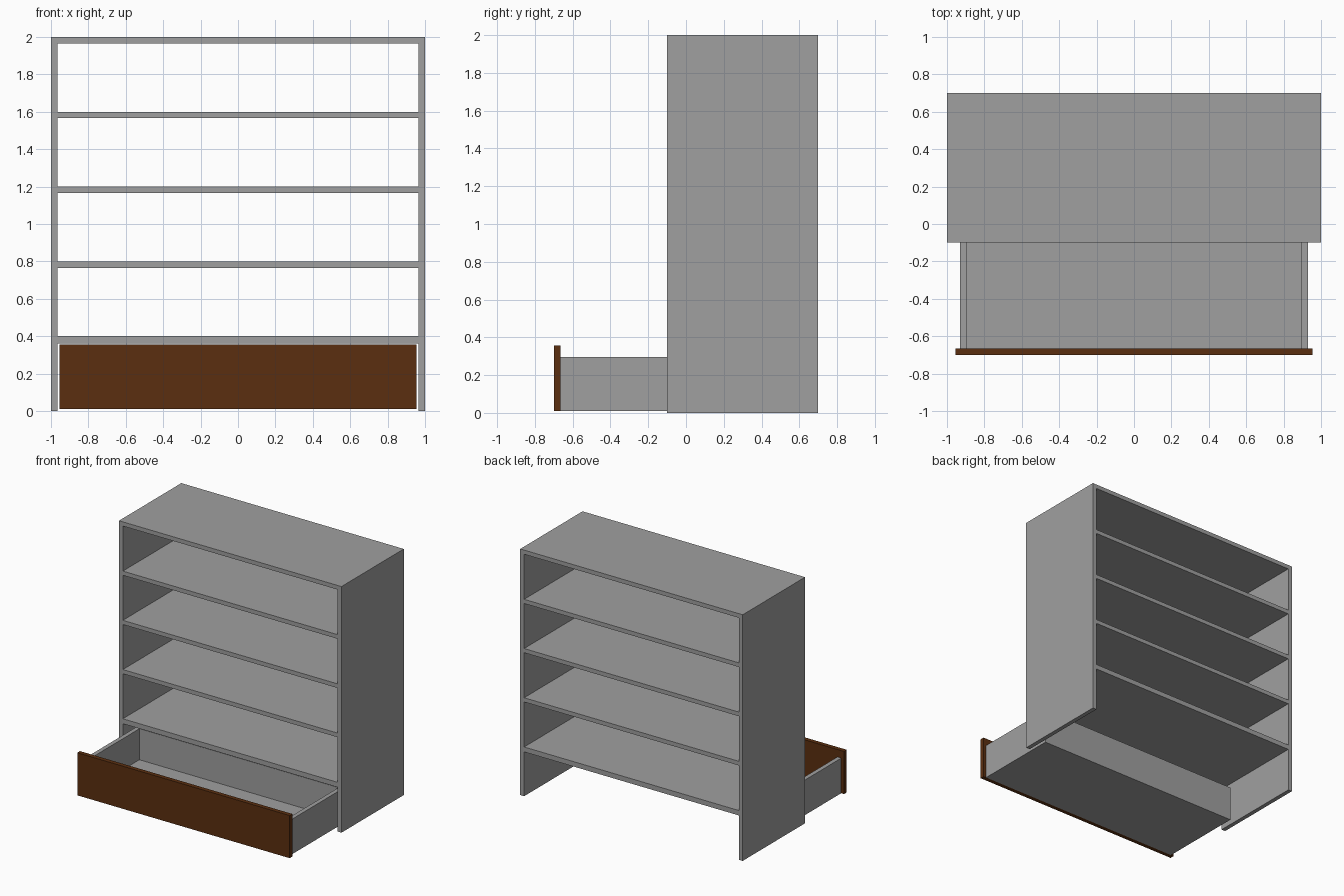
import bpy

if "Cube" in bpy.data.objects:
    bpy.data.objects.remove(bpy.data.objects["Cube"])


def material(name, rgb):
    m = bpy.data.materials.new(name)
    m.diffuse_color = (*rgb, 1)
    m.use_nodes = True
    m.node_tree.nodes["Principled BSDF"].inputs["Base Color"].default_value = m.diffuse_color
    return m


GREY = material("grey_panel", (0.35, 0.35, 0.35))
BROWN = material("dark_brown_wood", (0.105, 0.028, 0.005))


def box(name, x, y, z, mat):
    """Box from (min, max) ranges on each axis."""
    bpy.ops.mesh.primitive_cube_add(size=1)
    o = bpy.context.object
    o.name = name
    o.location = [(a + b) / 2 for a, b in (x, y, z)]
    o.scale = [b - a for a, b in (x, y, z)]
    bpy.ops.object.transform_apply(location=True, rotation=False, scale=True)
    o.data.materials.append(mat)
    return o


DEPTH = (-0.1, 0.7)      # cabinet depth
INNER = 0.965            # inner face of the side panels
BACK = 0.047             # rear of the drawer box
FRONT = -0.665           # rear face of the drawer front

# Cabinet sides and drawer sides
for side, s in (("left", -1), ("right", 1)):
    box(side + "_side_panel", sorted((s, s * INNER)), DEPTH, (0, 2), GREY)
    box(side + "_drawer_side", sorted((s * 0.895, s * 0.93)),
        (FRONT, BACK), (0.01, 0.295), GREY)

# Shelves, with the top board last
for i in range(1, 6):
    top = 0.4 * i
    thick = 0.04 if i == 1 else 0.034
    box("top_board" if i == 5 else f"shelf_{i}", (-INNER, INNER), DEPTH,
        (top - thick, top), GREY)

# Pulled-out drawer
box("drawer_bottom", (-0.895, 0.895), (FRONT, BACK), (0.01, 0.043), GREY)
box("drawer_back", (-0.895, 0.895), (BACK - 0.035, BACK), (0.043, 0.295), GREY)
box("drawer_front", (-0.955, 0.955), (-0.7, FRONT), (0.01, 0.356), BROWN)
